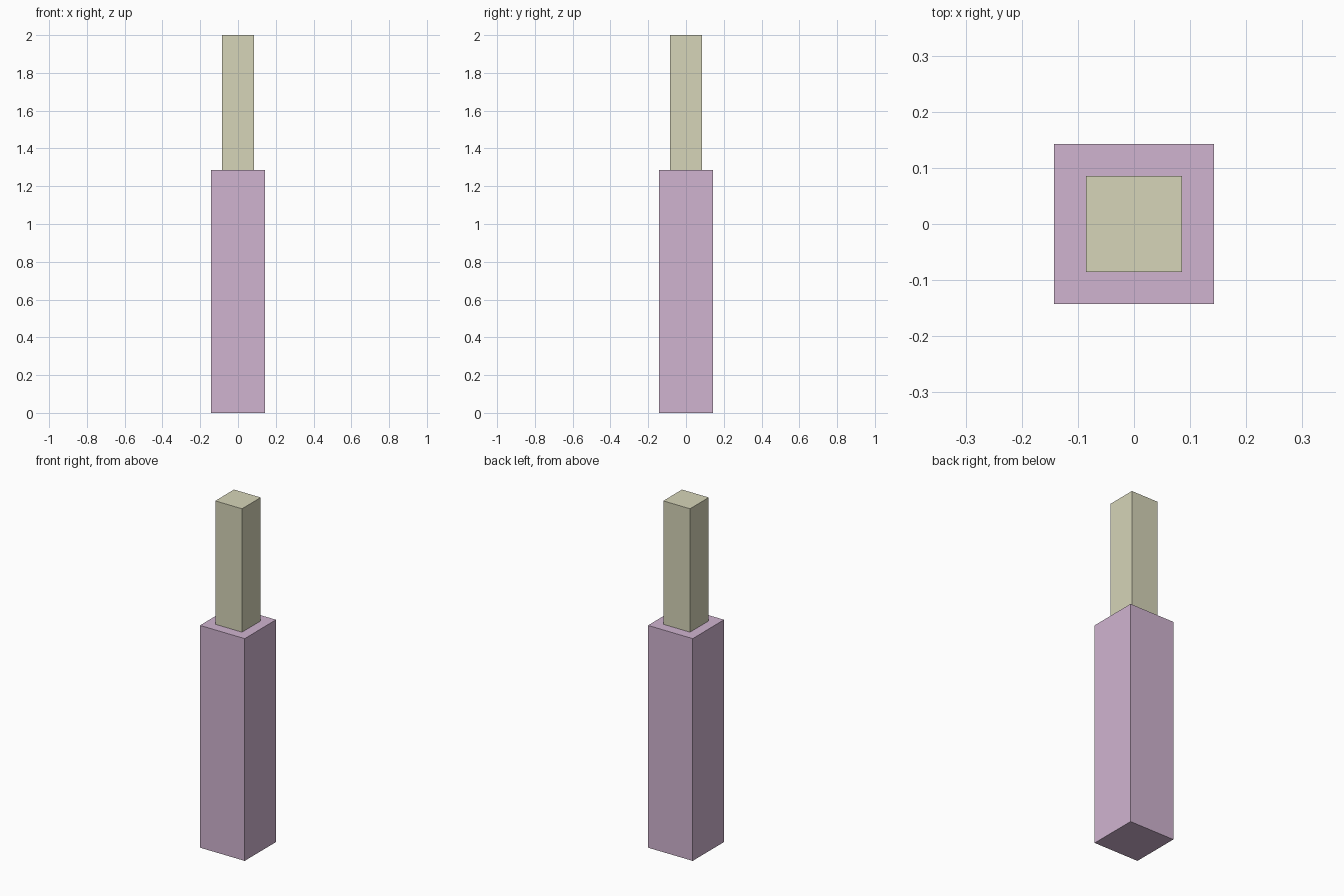
import bpy

if "Cube" in bpy.data.objects:
    bpy.data.objects.remove(bpy.data.objects["Cube"])


def material(name, rgb):
    mat = bpy.data.materials.new(name)
    mat.diffuse_color = (*rgb, 1.0)
    mat.use_nodes = True
    mat.node_tree.nodes["Principled BSDF"].inputs["Base Color"].default_value = mat.diffuse_color
    return mat


def square_post(name, width, z_bottom, z_top, mat):
    """Upright square-section block centred on the z axis."""
    height = z_top - z_bottom
    bpy.ops.mesh.primitive_cube_add(size=1, location=(0, 0, z_bottom + height / 2))
    post = bpy.context.object
    post.name = name
    post.scale = (width, width, height)
    bpy.ops.object.transform_apply(location=False, rotation=False, scale=True)
    post.data.materials.append(mat)
    return post


JOINT_Z = 1.286

# Thick lower sleeve
square_post("lower_sleeve", 0.286, 0.0, JOINT_Z, material("mauve", (0.63, 0.456, 0.63)))

# Slimmer upper shaft standing on the sleeve
square_post("upper_shaft", 0.171, JOINT_Z, 2.0, material("pale_olive", (0.67, 0.66, 0.48)))
